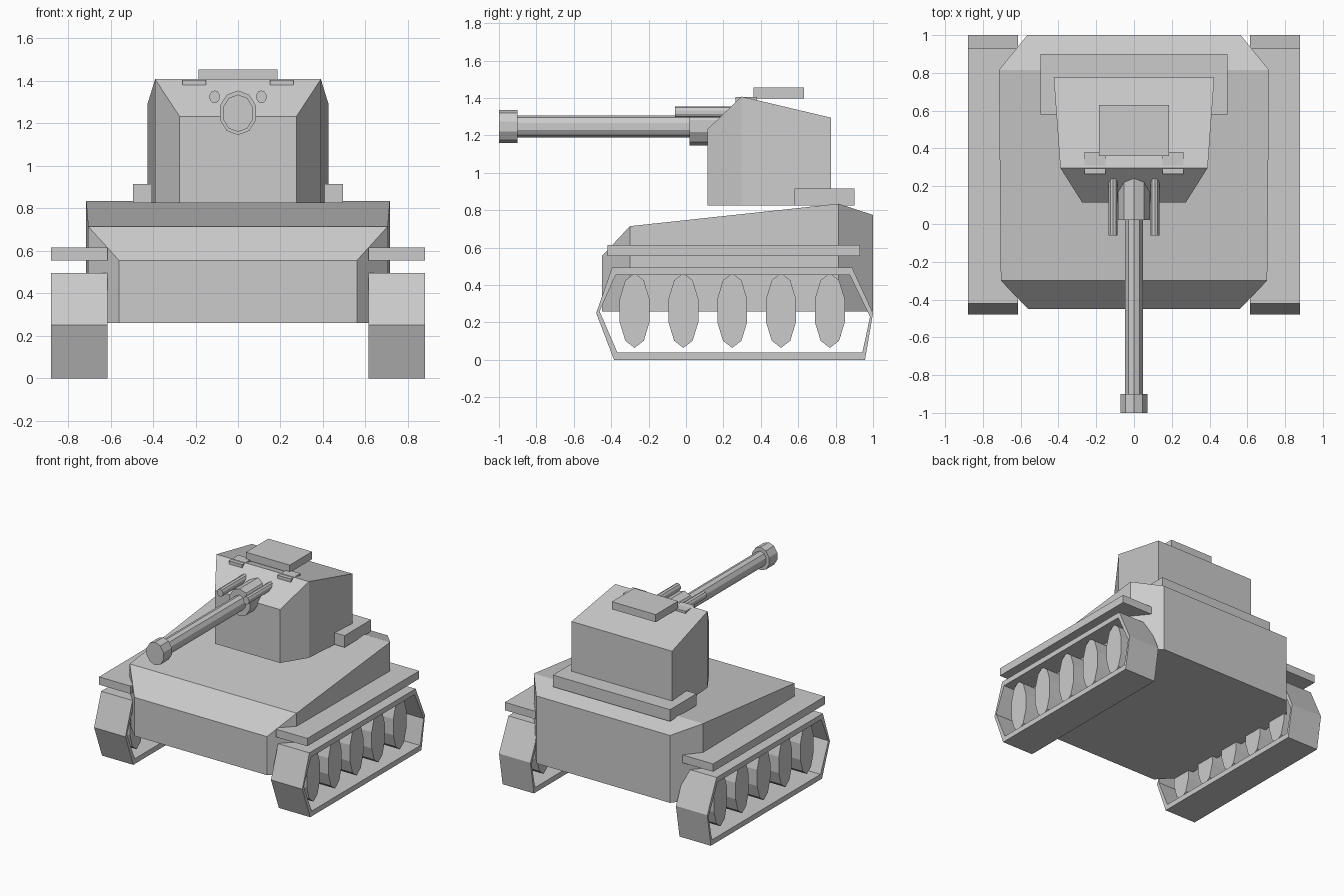
import bpy, bmesh, math
from mathutils import Matrix

if "Cube" in bpy.data.objects:
    bpy.data.objects.remove(bpy.data.objects["Cube"])


def finish(bm, name):
    bmesh.ops.recalc_face_normals(bm, faces=bm.faces[:])
    me = bpy.data.meshes.new(name)
    bm.to_mesh(me)
    bm.free()
    ob = bpy.data.objects.new(name, me)
    bpy.context.collection.objects.link(ob)
    return ob


def box(name, x, y, z):
    bm = bmesh.new()
    bmesh.ops.create_cube(bm, size=1)
    for v in bm.verts:
        v.co = [lo + (c + 0.5) * (hi - lo) for c, (lo, hi) in zip(v.co, (x, y, z))]
    return finish(bm, name)


def armour(name, half, base):
    """Symmetric plan of (x, y, top z) points with vertical walls down to base."""
    plan = half + [(-x, y, z) for x, y, z in reversed(half)]
    n = len(plan)
    bm = bmesh.new()
    lo = [bm.verts.new((x, y, base)) for x, y, z in plan]
    hi = [bm.verts.new(p) for p in plan]
    bm.faces.new(lo)
    for i in range(n):
        j = (i + 1) % n
        bm.faces.new((lo[i], lo[j], hi[j], hi[i]))
    # roof strips run across from side to side
    for i in range(len(half) - 1):
        bm.faces.new((hi[i], hi[i + 1], hi[n - 2 - i], hi[n - 1 - i]))
    return finish(bm, name)


def tube(name, axis, centre, radii, length, sides=10):
    """Elliptical cylinder along X or Y, radii = (horizontal, vertical)."""
    bm = bmesh.new()
    bmesh.ops.create_cone(bm, cap_ends=True, segments=sides, radius1=1, radius2=1, depth=1)
    bm.transform(Matrix.Diagonal((radii[0], radii[1], length, 1)))
    rot = Matrix.Rotation(math.pi / 2, 4, 'X')
    if axis == 'X':
        rot = Matrix.Rotation(math.pi / 2, 4, 'Z') @ rot
    bm.transform(Matrix.Translation(centre) @ rot)
    return finish(bm, name)


def track(name, outer, inner, x0, x1):
    bm = bmesh.new()
    rings = [[bm.verts.new((x, y, z)) for y, z in prof]
             for x, prof in ((x0, outer), (x1, outer), (x1, inner), (x0, inner))]
    n = len(outer)
    for k in range(4):
        a, b = rings[k], rings[(k + 1) % 4]
        for i in range(n):
            j = (i + 1) % n
            bm.faces.new((a[i], a[j], b[j], b[i]))
    return finish(bm, name)


# Hull and turret
armour("hull", [(0.56, -0.45, 0.555), (0.705, -0.30, 0.715),
                (0.715, 0.815, 0.835), (0.565, 1.0, 0.775)], 0.26)
armour("turret", [(0.275, 0.115, 1.233), (0.39, 0.297, 1.408), (0.425, 0.775, 1.295)], 0.825)
box("turret_rear_ledge", (-0.495, 0.495), (0.58, 0.90), (0.825, 0.915))
box("hatch", (-0.185, 0.185), (0.36, 0.63), (1.397, 1.455))

# Gun
tube("gun_barrel", 'Y', (0, -0.375, 1.248), (0.05, 0.058), 1.10)
tube("muzzle", 'Y', (0, -0.95, 1.248), (0.075, 0.088), 0.10)
tube("mantlet", 'Y', (0, 0.14, 1.25), (0.09, 0.105), 0.24)

OUTER = [(-0.385, 0), (0.957, 0), (1.0, 0.25), (0.887, 0.495), (-0.395, 0.495), (-0.48, 0.25)]
INNER = [(-0.367, 0.04), (0.943, 0.04), (0.984, 0.23), (0.875, 0.455), (-0.375, 0.455), (-0.462, 0.26)]

# Parts repeated on both sides
for s, side in ((1, "right"), (-1, "left")):
    def span(a, b):
        return (min(s * a, s * b), max(s * a, s * b))

    track("track_" + side, OUTER, INNER, *span(0.615, 0.88))
    box("fender_" + side, span(0.615, 0.88), (-0.42, 0.93), (0.555, 0.615))
    box("periscope_" + side, span(0.15, 0.262), (0.265, 0.38), (1.38, 1.405))
    tube("recoil_rod_" + side, 'Y', (s * 0.11, 0.10, 1.325), (0.025, 0.03), 0.32)
    for i in range(5):
        tube(f"wheel_{side}_{i + 1}", 'X', (s * 0.7475, -0.275 + 0.261 * i, 0.264),
             (0.084, 0.2), 0.165)
